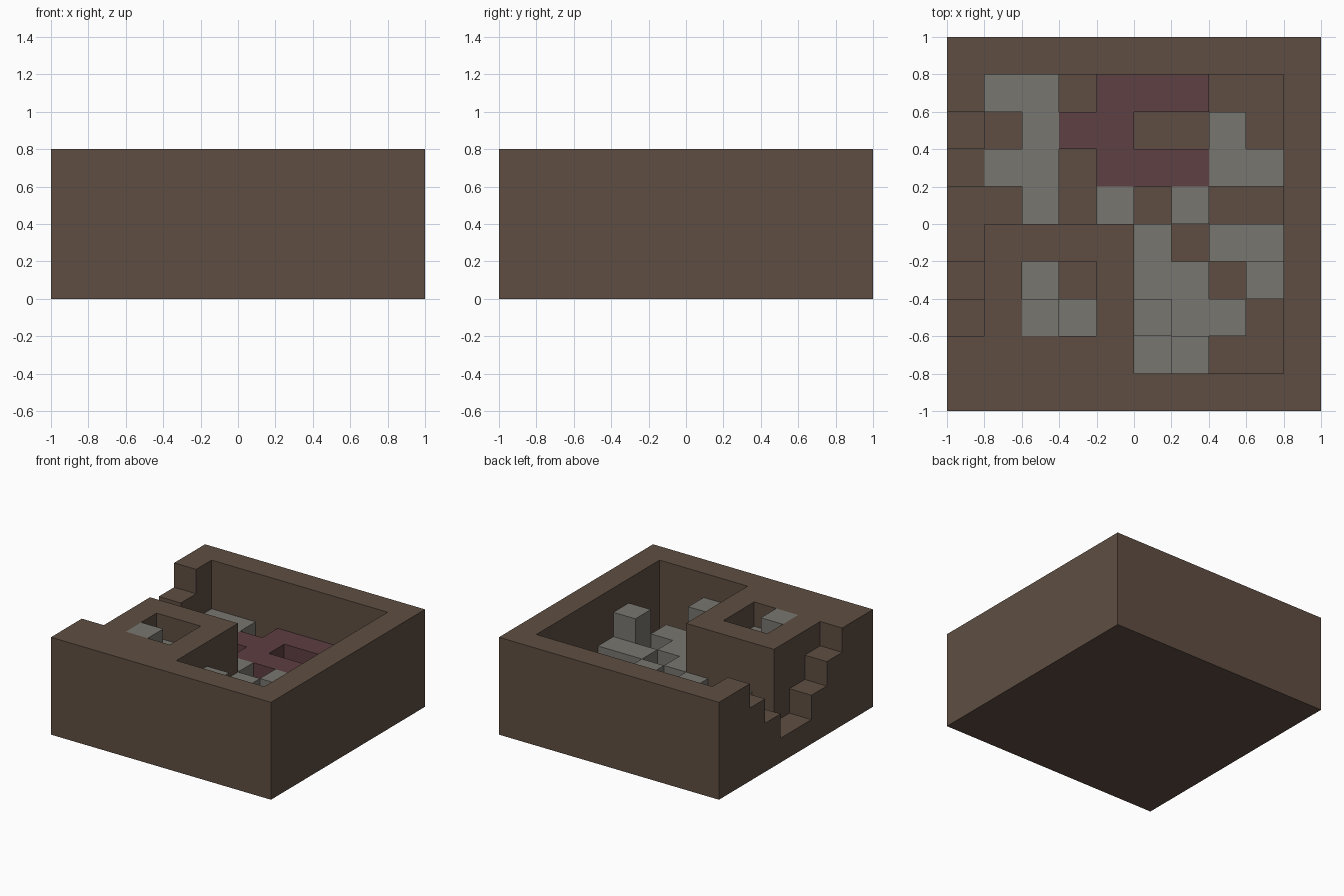
import bpy, bmesh

cube = bpy.data.objects.get("Cube")
if cube:
    bpy.data.objects.remove(cube, do_unlink=True)

STEP = 0.2   # size of one block
N = 10       # blocks along each side

# Column heights in blocks, back row first
HEIGHTS = ["4444444444",
           "4221222114",
           "3122211214",
           "2221222224",
           "1121212114",
           "1444421224",
           "2431422134",
           "3443432214",
           "4444423114",
           "4444444444"]

# Part of each column: w wall, f floor, p platform, s stone, r red patch
PARTS = ["wwwwwwwwww",
         "wssfrrrffw",
         "wfsrrffsfw",
         "wssfrrrssw",
         "wfsfsfsffw",
         "wppppsfssw",
         "wpsfpssfsw",
         "wpsspsssfw",
         "wppppssffw",
         "wwwwwwwwww"]


def material(name, colour):
    mat = bpy.data.materials.new(name)
    mat.use_nodes = True
    mat.diffuse_color = (*colour, 1)
    bsdf = next(n for n in mat.node_tree.nodes if n.type == 'BSDF_PRINCIPLED')
    bsdf.inputs["Base Color"].default_value = (*colour, 1)
    bsdf.inputs["Roughness"].default_value = 0.9
    return mat


def height(row, col):
    if 0 <= row < N and 0 <= col < N:
        return int(HEIGHTS[row][col])
    return 0


def build_part(name, letter, mat):
    """Blocks of one part: tops, plus sides wherever a neighbour is lower."""
    bm = bmesh.new()

    def quad(points):
        bm.faces.new([bm.verts.new(p) for p in points])

    for row in range(N):
        for col in range(N):
            if PARTS[row][col] != letter:
                continue
            h = height(row, col)
            x0, y1 = col * STEP - 1, 1 - row * STEP
            x1, y0 = x0 + STEP, y1 - STEP
            z = h * STEP
            quad([(x0, y0, z), (x1, y0, z), (x1, y1, z), (x0, y1, z)])
            # Each side: neighbour offset and its edge, counter-clockwise
            sides = [(1, 0, (x0, y0), (x1, y0)), (0, 1, (x1, y0), (x1, y1)),
                     (-1, 0, (x1, y1), (x0, y1)), (0, -1, (x0, y1), (x0, y0))]
            for dr, dc, a, b in sides:
                for level in range(height(row + dr, col + dc), h):
                    lo, hi = level * STEP, (level + 1) * STEP
                    quad([(*a, lo), (*b, lo), (*b, hi), (*a, hi)])
    bmesh.ops.remove_doubles(bm, verts=bm.verts, dist=0.001)
    return finish(name, bm, mat)


def finish(name, bm, mat):
    mesh = bpy.data.meshes.new(name)
    bm.to_mesh(mesh)
    bm.free()
    mesh.materials.append(mat)
    obj = bpy.data.objects.new(name, mesh)
    bpy.context.collection.objects.link(obj)
    return obj


earth = material("brown earth", (0.114, 0.076, 0.054))
stone = material("grey stone", (0.191, 0.181, 0.162))
red = material("dark red", (0.112, 0.050, 0.054))

# Outer walls with the stepped gap, floor, raised platform, rocks and red patch
build_part("outer_walls", "w", earth)
build_part("floor", "f", earth)
build_part("platform", "p", earth)
build_part("stones", "s", stone)
build_part("red_patch", "r", red)

# Underside
bm = bmesh.new()
bm.faces.new([bm.verts.new(p) for p in
              [(-1, -1, 0), (-1, 1, 0), (1, 1, 0), (1, -1, 0)]])
finish("underside", bm, earth)
